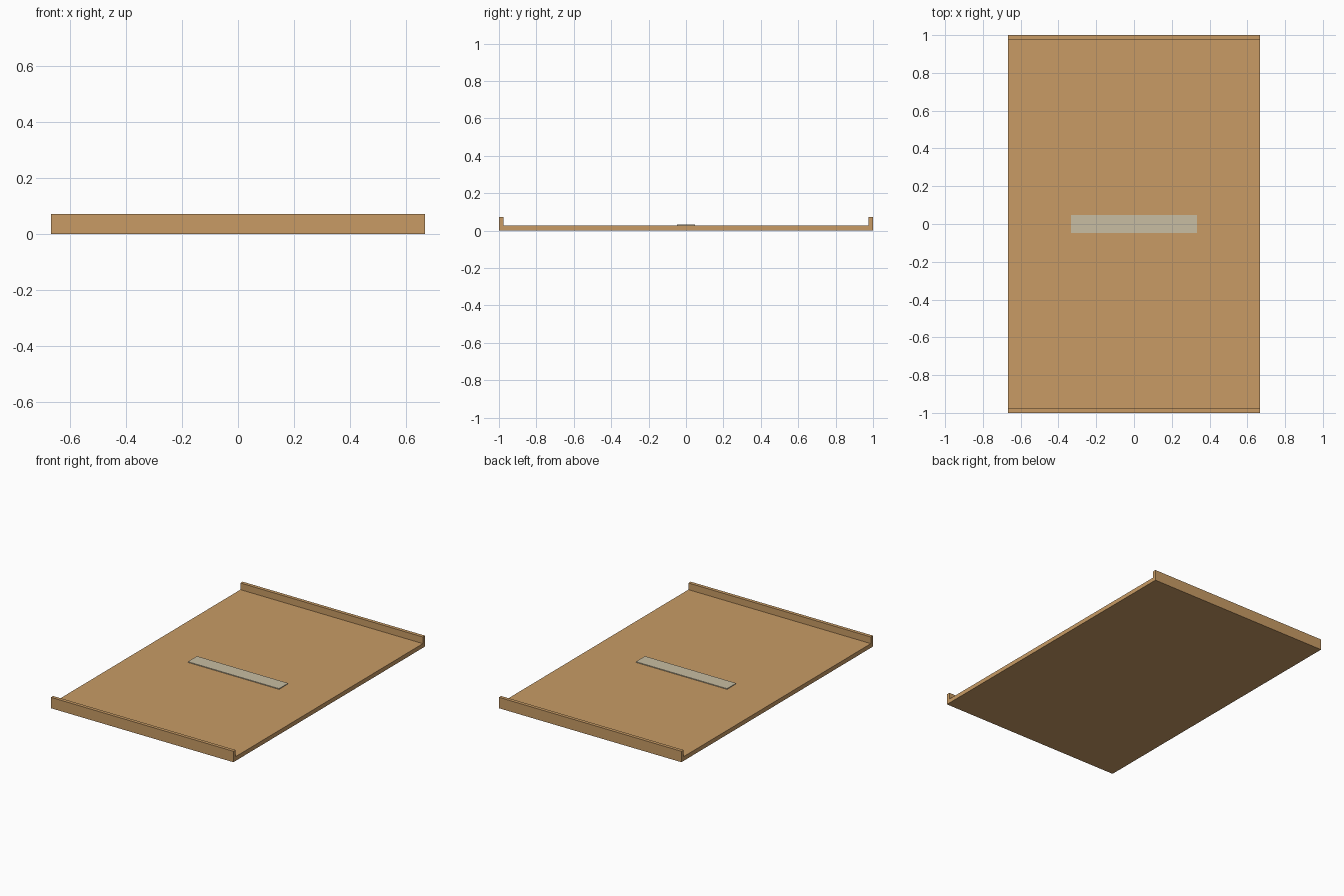
import bpy

cube = bpy.data.objects.get("Cube")
if cube:
    bpy.data.objects.remove(cube, do_unlink=True)


def make_material(name, color):
    mat = bpy.data.materials.new(name)
    mat.use_nodes = True
    mat.diffuse_color = color
    mat.node_tree.nodes["Principled BSDF"].inputs["Base Color"].default_value = color
    return mat


def box(name, size, center, mat):
    bpy.ops.mesh.primitive_cube_add(size=1, location=center)
    obj = bpy.context.object
    obj.name = name
    obj.scale = size
    bpy.ops.object.transform_apply(location=False, rotation=False, scale=True)
    obj.data.materials.append(mat)
    return obj


wood = make_material("tan wood", (0.58, 0.33, 0.13, 1))
pale = make_material("pale beige", (0.58, 0.51, 0.36, 1))

WIDTH, LENGTH = 1.333, 2.0
BASE, RIM, WALL = 0.028, 0.072, 0.023

# Flat board
box("tray_base", (WIDTH, LENGTH - 2 * WALL, BASE), (0, 0, BASE / 2), wood)

# Raised lips at both short ends
for name, side in (("front_lip", -1), ("back_lip", 1)):
    box(name, (WIDTH, WALL, RIM), (0, side * (LENGTH - WALL) / 2, RIM / 2), wood)

# Thin label plate resting on the board
box("label_plate", (WIDTH / 2, 0.095, 0.005), (0, 0, BASE + 0.0025), pale)
